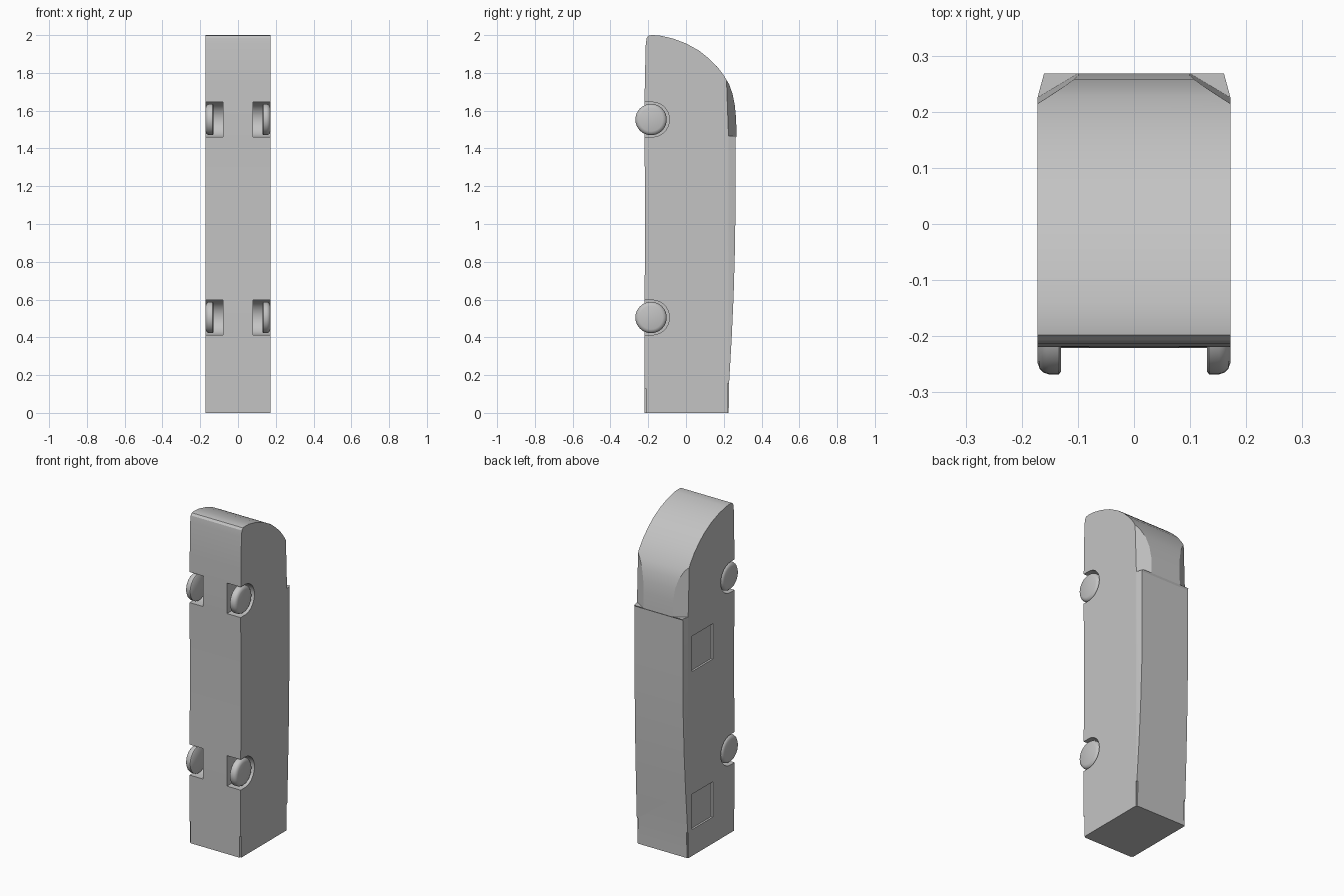
import bpy, bmesh, math

if "Cube" in bpy.data.objects:
    bpy.data.objects.remove(bpy.data.objects["Cube"])

W = 0.172                      # half width of the body
WHEEL_Y, WHEEL_R = -0.185, 0.083
AXLES = (0.505, 1.553)

paint = bpy.data.materials.new("light_grey")
paint.diffuse_color = (0.55, 0.55, 0.55, 1)
paint.use_nodes = True
paint.node_tree.nodes["Principled BSDF"].inputs["Base Color"].default_value = paint.diffuse_color


def loft(name, rings):
    """Closed solid joining equal-length rings of points, capped at both ends."""
    bm = bmesh.new()
    vs = [[bm.verts.new(p) for p in r] for r in rings]
    n = len(vs[0])
    for a, b in zip(vs, vs[1:]):
        for i in range(n):
            j = (i + 1) % n
            bm.faces.new((a[i], a[j], b[j], b[i]))
    bm.faces.new(vs[0])
    bm.faces.new(vs[-1])
    bmesh.ops.recalc_face_normals(bm, faces=bm.faces)
    me = bpy.data.meshes.new(name)
    bm.to_mesh(me)
    bm.free()
    ob = bpy.data.objects.new(name, me)
    me.materials.append(paint)
    bpy.context.collection.objects.link(ob)
    return ob


def box(name, x, y, z):
    return loft(name, [[(x[0], y[0], h), (x[1], y[0], h), (x[1], y[1], h), (x[0], y[1], h)] for h in z])


def activate(ob):
    bpy.ops.object.select_all(action='DESELECT')
    ob.select_set(True)
    bpy.context.view_layer.objects.active = ob


def cut(body, cutter):
    activate(body)
    mod = body.modifiers.new("cut", 'BOOLEAN')
    mod.operation, mod.solver, mod.object = 'DIFFERENCE', 'EXACT', cutter
    bpy.ops.object.modifier_apply(modifier=mod.name)
    bpy.data.objects.remove(cutter)


def smooth(ob, deg):
    activate(ob)
    bpy.ops.object.shade_smooth_by_angle(angle=math.radians(deg))


# Body: side outline (y, z) swept across the width
outline = [(-0.22, 0), (0.226, 0), (0.228, 0.155), (0.242, 0.4), (0.252, 0.62), (0.26, 0.9),
           (0.262, 1.15), (0.262, 1.455), (0.268, 1.465), (0.265, 1.56), (0.258, 1.63),
           (0.246, 1.69), (0.228, 1.74), (0.2, 1.787), (0.165, 1.833), (0.12, 1.877),
           (0.07, 1.917), (0.0, 1.956), (-0.07, 1.982), (-0.14, 1.998), (-0.18, 2.0),
           (-0.198, 1.997), (-0.208, 1.985), (-0.213, 1.95), (-0.218, 1.75), (-0.221, 1.5),
           (-0.217, 1.2), (-0.217, 0.85), (-0.221, 0.5)]
body = loft("body", [[(x, y, z) for y, z in outline] for x in (-W, W)])

# Recessed side panels on the left
for z in ((0.16, 0.375), (1.12, 1.335)):
    cut(body, box("panel_cutter", (-0.3, -W + 0.012), (-0.013, 0.19), z))

for s in (-1, 1):
    # Rounded wheel wells
    for az in AXLES:
        arch = [(-0.4, az - 0.0925)]
        arch += [(-0.18 + 0.0925 * math.sin(t), az - 0.0925 * math.cos(t))
                 for t in [math.pi * i / 14 for i in range(15)]]
        arch.append((-0.4, az + 0.0925))
        cut(body, loft("well_cutter", [[(s * x, y, z) for y, z in arch] for x in (0.08, 0.3)]))

    # Slanted facets on the nose corners
    rings = []
    for z in (1.465, 1.85):
        y = 0.225 - (z - 1.465) * 0.036
        near, far = (W + 0.072, y - 0.043), (W - 0.144, y + 0.086)
        rings.append([(s * near[0], near[1], z), (s * far[0], far[1], z),
                      (s * (far[0] + 0.1), far[1] + 0.17, z),
                      (s * (near[0] + 0.1), near[1] + 0.17, z)])
    cut(body, loft("nose_cutter", rings))

    # Slight inward lean along the long edges
    lean = [(W + 0.01, 0.188), (W - 0.02, 0.299), (W + 0.1, 0.299), (W + 0.1, 0.188)]
    cut(body, loft("edge_cutter", [[(s * x, y, z) for x, y in lean] for z in (-0.1, 1.465)]))

    # Narrow corner notches at the base
    x = sorted((s * (W - 0.008), s * 0.3))
    cut(body, box("notch_cutter", x, (-0.4, -0.213), (-0.1, 0.13)))
    cut(body, box("notch_cutter", x, (0.221, 0.4), (-0.1, 0.155)))
smooth(body, 25)

# Wheels with rounded outer shoulders
section = [(0.13, 0.078), (0.134, WHEEL_R), (0.152, WHEEL_R), (0.161, 0.08), (0.168, 0.073), (W, 0.062)]
for s, side in ((-1, "left"), (1, "right")):
    for az, place in zip(AXLES, ("lower", "upper")):
        wheel = loft(f"{side}_{place}_wheel", [
            [(s * x, WHEEL_Y + r * math.cos(a), az + r * math.sin(a))
             for a in [math.tau * i / 32 for i in range(32)]] for x, r in section])
        smooth(wheel, 40)
